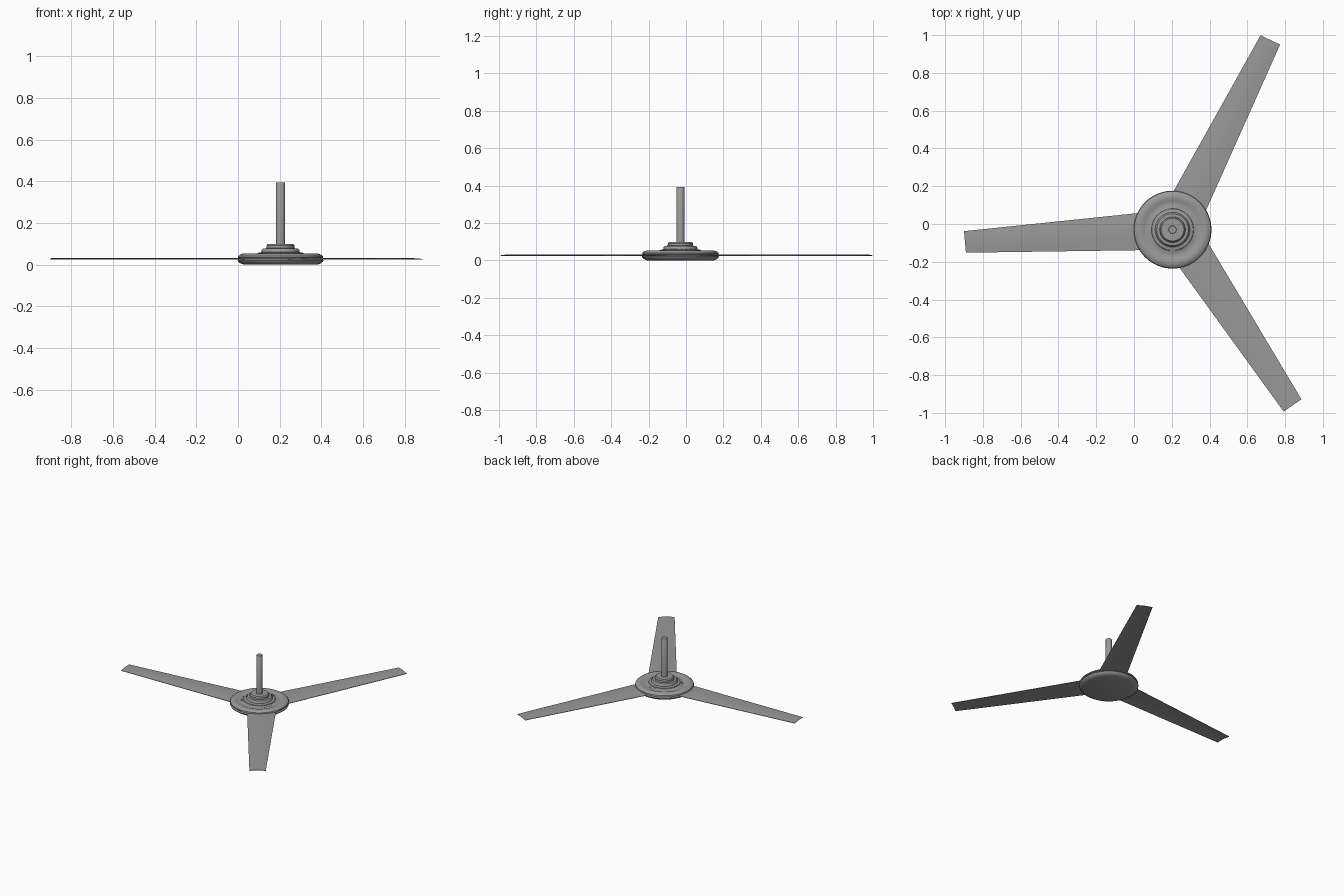
import bpy
import bmesh
from math import sin, cos, pi, radians
from mathutils import Matrix, Vector

cube = bpy.data.objects.get("Cube")
if cube:
    bpy.data.objects.remove(cube, do_unlink=True)

HUB = Vector((0.204, -0.03, 0))
BLADE_CENTRE = Vector((0.222, -0.027, 0))

metal = bpy.data.materials.new("satin grey")
metal.use_nodes = True
grey = (0.32, 0.32, 0.32, 1)
metal.diffuse_color = grey
metal.node_tree.nodes["Principled BSDF"].inputs["Base Color"].default_value = grey


def finish(name, bm, location, angle=35):
    bmesh.ops.recalc_face_normals(bm, faces=bm.faces)
    mesh = bpy.data.meshes.new(name)
    bm.to_mesh(mesh)
    bm.free()
    obj = bpy.data.objects.new(name, mesh)
    obj.location = location
    mesh.materials.append(metal)
    bpy.context.collection.objects.link(obj)
    bpy.ops.object.select_all(action="DESELECT")
    obj.select_set(True)
    bpy.context.view_layer.objects.active = obj
    bpy.ops.object.shade_smooth_by_angle(angle=radians(angle))
    return obj


def lathe(name, profile, segments):
    """Turn (radius, height) points about the hub axis."""
    bm = bmesh.new()
    verts = [bm.verts.new((r, 0, z)) for r, z in profile]
    edges = [bm.edges.new(pair) for pair in zip(verts, verts[1:])]
    bmesh.ops.spin(bm, geom=verts + edges, axis=(0, 0, 1), cent=(0, 0, 0),
                   angle=2 * pi, steps=segments)
    bmesh.ops.remove_doubles(bm, verts=bm.verts, dist=0.0001)
    return finish(name, bm, HUB)


# Motor housing: flat base, grooved rim, dished top
lathe("motor_housing", [
    (0, 0), (0.175, 0), (0.19, 0.005), (0.203, 0.014), (0.206, 0.021),
    (0.203, 0.025), (0.198, 0.027), (0.198, 0.031), (0.205, 0.034),
    (0.203, 0.041), (0.193, 0.049), (0.18, 0.053), (0.165, 0.053),
    (0.152, 0.048), (0.14, 0.046), (0.118, 0.047), (0.11, 0.052),
    (0.09, 0.055), (0, 0.055)], 64)

# Stepped canopy above the housing
lathe("canopy", [
    (0, 0.05), (0.112, 0.05), (0.11, 0.056), (0.092, 0.06), (0.09, 0.07),
    (0.084, 0.077), (0.068, 0.079), (0.067, 0.092), (0.06, 0.1),
    (0, 0.1)], 48)

# Down rod
lathe("down_rod", [
    (0, 0.09), (0.022, 0.09), (0.022, 0.391), (0.02, 0.394), (0, 0.394)], 24)

# Small vent slots in three arcs on the dished top
bm = bmesh.new()
for arc in (90, 210, 330):
    for step in range(-2, 3):
        a = radians(arc + step * 9)
        place = (Matrix.Translation((0.124 * cos(a), 0.124 * sin(a), 0.047))
                 @ Matrix.Rotation(a, 4, "Z") @ Matrix.Diagonal((0.008, 0.004, 0.003, 1)))
        bmesh.ops.create_cube(bm, size=1, matrix=place)
finish("vent_slots", bm, HUB)


# Tapered, slightly cambered blades
def blade(name, turn):
    bm = bmesh.new()
    rows = []
    stations = [(-0.15, 0.09, -0.111), (-1.122, -0.011, -0.125)]
    for x, lead, trail in stations:
        row = []
        for i in range(9):
            t = i / 8
            tip_skew = 0.01 * t if x < -1 else 0
            row.append(bm.verts.new((x + tip_skew, lead + (trail - lead) * t,
                                     0.027 + 0.004 * sin(pi * t))))
        rows.append(row)
    for i in range(8):
        bm.faces.new((rows[0][i], rows[0][i + 1], rows[1][i + 1], rows[1][i]))
    bmesh.ops.recalc_face_normals(bm, faces=bm.faces)
    bmesh.ops.solidify(bm, geom=bm.faces[:], thickness=0.003)
    bmesh.ops.rotate(bm, verts=bm.verts, matrix=Matrix.Rotation(radians(turn), 3, "Z"))
    finish(name, bm, BLADE_CENTRE)


for name, turn in (("right_blade", 0), ("front_left_blade", 120), ("back_left_blade", 240)):
    blade(name, turn)
